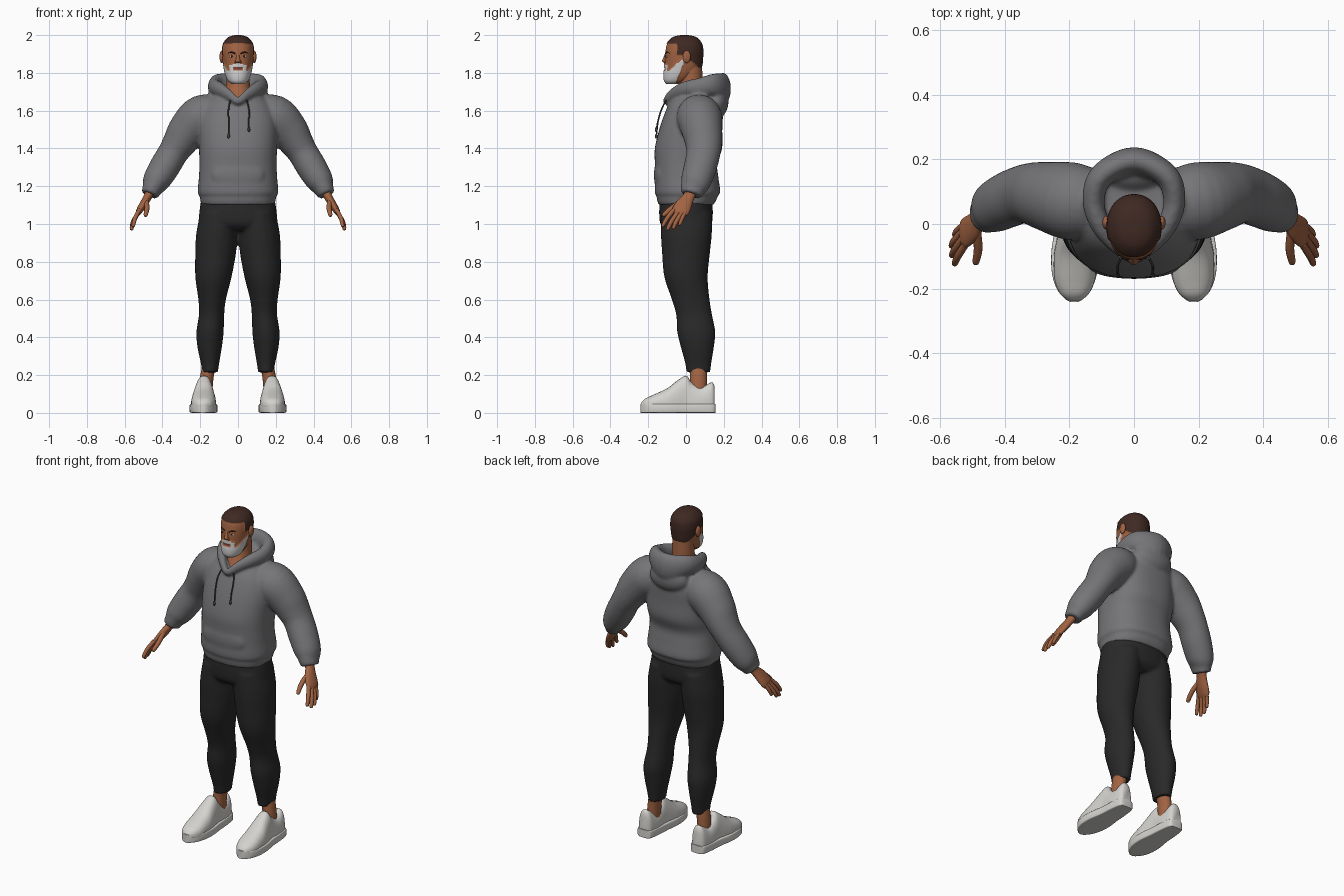
import bpy, bmesh, math
from mathutils import Vector, Matrix

if "Cube" in bpy.data.objects:
    bpy.data.objects.remove(bpy.data.objects["Cube"])


def material(name, r, g, b):
    m = bpy.data.materials.new(name)
    m.use_nodes = True
    m.diffuse_color = (r, g, b, 1)
    bsdf = m.node_tree.nodes["Principled BSDF"]
    bsdf.inputs["Base Color"].default_value = (r, g, b, 1)
    bsdf.inputs["Roughness"].default_value = 0.8
    return m


skin = material("warm brown skin", .36, .125, .055)
hair = material("dark brown hair", .05, .022, .016)
beard = material("light grey beard", .62, .62, .62)
lips = material("muted red lips", .25, .065, .045)
eye_white = material("eye white", .75, .72, .68)
eye_dark = material("dark iris", .02, .012, .01)
fabric = material("grey fleece", .18, .18, .19)
cord = material("dark grey cord", .06, .06, .065)
trouser = material("black trouser cloth", .022, .022, .022)
shoe_white = material("off-white leather", .66, .65, .62)

X, Y, Z = Vector((1, 0, 0)), Vector((0, 1, 0)), Vector((0, 0, 1))


def flip(keys):
    return [(-k[0],) + tuple(k[1:]) for k in keys]


def spline(keys, steps, closed):
    """Smooth interpolation through rows of numbers."""
    n, out = len(keys), []
    pick = (lambda i: keys[i % n]) if closed else (lambda i: keys[max(0, min(n - 1, i))])
    for i in range(n if closed else n - 1):
        a, b, c, d = (Vector(pick(i + j)) for j in (-1, 0, 1, 2))
        for s in range(steps):
            t = s / steps
            out.append(b + (c - a) * t / 2 + (2 * a - 5 * b + 4 * c - d) * t * t / 2
                       + (3 * b - a - 3 * c + d) * t ** 3 / 2)
    if not closed:
        out.append(Vector(keys[-1]))
    return out


def sweep(bm, keys, up=Y, axis=None, steps=5, sides=32, power=2, closed=False, floor=-1):
    """Skin oval rings given as rows of x, y, z, width radius, depth radius."""
    rows, rings = spline(keys, steps, closed), []
    n = len(rows)
    for i, row in enumerate(rows):
        after = rows[(i + 1) % n] if closed else rows[min(i + 1, n - 1)]
        before = rows[i - 1] if closed else rows[max(i - 1, 0)]
        t = axis or (Vector(after[:3]) - Vector(before[:3])).normalized()
        u = up.cross(t).normalized()
        v = t.cross(u)
        ring = []
        for k in range(sides):
            a = math.tau * k / sides
            c, s = math.cos(a), math.sin(a)
            p = Vector(row[:3])
            p += u * row[3] * math.copysign(abs(c) ** (2 / power), c)
            p += v * row[4] * math.copysign(abs(s) ** (2 / power), s)
            p.z = max(p.z, floor)
            ring.append(bm.verts.new(p))
        rings.append(ring)
    for i in range(n if closed else n - 1):
        a, b = rings[i], rings[(i + 1) % n]
        for k in range(sides):
            j = (k + 1) % sides
            bm.faces.new((a[k], a[j], b[j], b[k]))
    if not closed:
        bm.faces.new(rings[0])
        bm.faces.new(rings[-1])


def ellipsoid(bm, centre, size):
    bmesh.ops.create_uvsphere(bm, u_segments=24, v_segments=16, radius=1,
                              matrix=Matrix.LocRotScale(Vector(centre), None, Vector(size)))


def finish(name, bm, *mats, blend=0):
    bmesh.ops.recalc_face_normals(bm, faces=bm.faces[:])
    for f in bm.faces:
        f.smooth = True
    me = bpy.data.meshes.new(name)
    bm.to_mesh(me)
    bm.free()
    for m in mats:
        me.materials.append(m)
    ob = bpy.data.objects.new(name, me)
    bpy.context.scene.collection.objects.link(ob)
    if blend:  # fuse overlapping volumes into one soft cloth surface
        r = ob.modifiers.new("fuse", "REMESH")
        r.mode, r.voxel_size, r.use_smooth_shade = "VOXEL", .009, True
        s = ob.modifiers.new("soften", "SMOOTH")
        s.factor, s.iterations = .5, blend
    else:
        me.set_sharp_from_angle(angle=math.radians(50))
    return ob


# Hooded top: body, pouch, sleeves and lowered hood fused together
bm = bmesh.new()
body = [(1.10, 0, .193, .145), (1.13, .004, .2, .158), (1.145, .005, .202, .16), (1.17, .008, .213, .173),
        (1.25, .003, .207, .168), (1.32, 0, .204, .165), (1.40, .013, .207, .178),
        (1.50, .025, .21, .167), (1.58, .04, .2, .155), (1.64, .05, .17, .138), (1.69, .055, .12, .105)]
sweep(bm, [(0, y, z, a, b) for z, y, a, b in body], axis=Z, sides=48, power=2.4)
ellipsoid(bm, (0, -.133, 1.26), (.14, .037, .09))
sleeve = [(.10, .06, 1.57, .105, .1), (.19, .07, 1.565, .118, .12), (.265, .085, 1.495, .106, .108),
          (.31, .093, 1.43, .09, .098), (.345, .092, 1.375, .08, .09), (.39, .075, 1.30, .08, .087),
          (.435, .052, 1.225, .071, .08), (.455, .036, 1.185, .053, .066), (.468, .027, 1.155, .046, .055)]
sweep(bm, sleeve)
sweep(bm, flip(sleeve))
rim = [(.05, -.075, 1.685, .02, .028), (.10, -.01, 1.715, .03, .038), (.125, .07, 1.725, .034, .048),
       (.1, .15, 1.735, .038, .062)]
hood = [(0, -.105, 1.652, .017, .02)] + rim + [(0, .195, 1.715, .043, .086)] + flip(rim)[::-1]
sweep(bm, hood, up=Z, closed=True)
ellipsoid(bm, (0, .16, 1.645), (.125, .065, .085))
finish("hooded_top", bm, fabric, blend=4)

# Drawstrings with knotted ends
bm = bmesh.new()
for x, end in ((-.05, 1.465), (.058, 1.5)):
    path = [(x * .8, -.106, 1.655), (x, -.128, 1.61), (x, -.147, 1.55), (x, -.157, end)]
    sweep(bm, [p + (.004, .004) for p in path], sides=8)
    ellipsoid(bm, (x, -.158, end), (.007, .007, .013))
finish("drawstrings", bm, cord)

# Trousers
bm = bmesh.new()
sweep(bm, [(0, 0, 1.14, .193, .138), (0, 0, 1.06, .205, .142), (0, 0, 1.0, .205, .135),
           (0, 0, .965, .17, .1)], axis=Z, sides=48, power=2.3)
leg = [(.1, .002, 1.06, .1, .135), (.112, .002, .95, .109, .135), (.118, 0, .85, .108, .127),
       (.13, 0, .72, .096, .115), (.137, .025, .6, .073, .1), (.14, .043, .52, .067, .095),
       (.148, .054, .43, .072, .101), (.15, .06, .35, .065, .088), (.148, .065, .26, .048, .069),
       (.148, .065, .215, .042, .064)]
for side in (leg, flip(leg)):
    sweep(bm, side, axis=-Z)
finish("trousers", bm, trouser, blend=4)

# Ankles
bm = bmesh.new()
ankle = [(.15, .065, .26, .036, .045), (.165, .065, .19, .036, .045), (.173, .065, .09, .036, .045)]
for side in (ankle, flip(ankle)):
    sweep(bm, side, axis=-Z)
finish("ankles", bm, skin)

# Shoes: rounded uppers on flat soles, heel to toe
upper = [(.18, .152, .028, .1), (.18, .135, .042, .122), (.18, .08, .05, .096), (.18, .03, .05, .122),
         (.18, 0, .05, .157), (.181, -.05, .059, .128), (.182, -.1, .066, .09), (.183, -.17, .063, .057),
         (.184, -.215, .045, .036), (.185, -.236, .02, .015)]
sole = [(.18, .157, .024), (.18, .145, .045), (.18, .08, .056), (.18, 0, .062), (.182, -.08, .073),
        (.184, -.15, .07), (.185, -.2, .054), (.185, -.23, .03), (.185, -.241, .012)]
for name, mirror in (("left", 1), ("right", -1)):
    bm = bmesh.new()
    sweep(bm, [(x * mirror, y, .04, a, b) for x, y, a, b in upper], up=Z, axis=-Y, power=2.5, floor=.03)
    finish(name + "_shoe_upper", bm, shoe_white)
    bm = bmesh.new()
    sweep(bm, [(x * mirror, y, .024, a, .024) for x, y, a in sole], up=Z, axis=-Y, power=9)
    finish(name + "_shoe_sole", bm, shoe_white)

# Hands: palm, four fingers and a thumb
palm = [(.46, .03, 1.18, .027, .034), (.477, .015, 1.145, .022, .031), (.5, -.01, 1.105, .021, .043),
        (.522, -.028, 1.07, .017, .046), (.532, -.034, 1.05, .01, .038)]
fingers = [((.522, -.064, 1.075), (.545, -.1, 1.03), (.556, -.126, .985), .0115),
           ((.526, -.042, 1.065), (.552, -.076, 1.015), (.565, -.1, .968), .012),
           ((.526, -.02, 1.065), (.554, -.05, 1.015), (.566, -.07, .973), .0115),
           ((.522, .001, 1.075), (.546, -.02, 1.03), (.556, -.036, .992), .0105),
           ((.487, -.02, 1.125), (.482, -.075, 1.085), (.49, -.124, 1.042), .0135)]
for name, side in (("left", list), ("right", flip)):
    bm = bmesh.new()
    sweep(bm, side(palm), sides=20)
    for base, mid, tip, r in fingers:
        end = Vector(tip)
        near = Vector(mid).lerp(end, .85)
        keys = [base + (r, r), mid + (r, r), tuple(near) + (r * .8, r * .8), tip + (r * .25, r * .25)]
        sweep(bm, side(keys), sides=12, up=X)
    finish(name + "_hand", bm, skin)

# Neck
bm = bmesh.new()
sweep(bm, [(0, 0, 1.64, .075, .085), (0, .015, 1.69, .068, .074), (0, .026, 1.75, .062, .062),
           (0, .025, 1.84, .062, .06)], axis=Z)
finish("neck", bm, skin)


# Head: hair, beard and lips chosen by position on the skull
def head_part(p):
    x, y, z = abs(p.x), p.y, p.z
    hairline = 1.955 if y < -.045 else 1.9 if y < 0 else 1.885 - .8 * y
    if z > hairline:
        return 1
    if y < -.08 and x < .023 and 1.815 < z < 1.829:
        return 3
    if y < -.07 and z < 1.852 - x * .3 and x < .043 and (z > 1.832 or x > .026):
        return 2
    jaw = 1.812 + max(0, y + .085) * .95
    return 2 if z < jaw and y < -(1.885 - z) * .4 else 0


skull = [(1.745, -.06, .032, .042), (1.76, -.05, .05, .063), (1.79, -.032, .064, .084),
         (1.83, -.016, .073, .096), (1.88, -.012, .079, .099), (1.92, -.01, .081, .098),
         (1.955, -.009, .075, .09), (1.983, -.008, .053, .065), (1.994, -.008, .026, .034),
         (1.996, -.008, .004, .005)]
bm = bmesh.new()
sweep(bm, [(0, y, z, a, b) for z, y, a, b in skull], axis=Z, steps=9, sides=112, power=2.15)
bm.normal_update()
for f in bm.faces:
    f.material_index = head_part(f.calc_center_median())
bmesh.ops.recalc_face_normals(bm, faces=bm.faces[:])
for v in bm.verts:
    if any(f.material_index in (1, 2) for f in v.link_faces):
        v.co += v.normal * .004
finish("head", bm, skin, hair, beard, lips)

# Nose and ears
bm = bmesh.new()
sweep(bm, [(0, -.1, 1.91, .008, .008), (0, -.108, 1.885, .009, .01), (0, -.114, 1.863, .013, .013),
           (0, -.108, 1.853, .012, .008)], axis=-Z, sides=20)
for s in (-1, 1):
    ellipsoid(bm, (s * .012, -.108, 1.858), (.008, .009, .007))
finish("nose", bm, skin)
bm = bmesh.new()
for s in (-1, 1):
    ellipsoid(bm, (s * .086, .004, 1.885), (.012, .021, .033))
finish("ears", bm, skin)

# Eyes and brows
bm = bmesh.new()
for s in (-1, 1):
    ellipsoid(bm, (s * .033, -.1, 1.888), (.013, .006, .006))
finish("eyes", bm, eye_white)
bm = bmesh.new()
for s in (-1, 1):
    ellipsoid(bm, (s * .033, -.104, 1.888), (.0055, .004, .0055))
finish("irises", bm, eye_dark)
bm = bmesh.new()
brow = [(.014, -.108, 1.902, .004, .003), (.034, -.102, 1.909, .004, .004), (.054, -.084, 1.904, .003, .002)]
for side in (brow, flip(brow)):
    sweep(bm, side, sides=10, up=Z)
finish("brows", bm, hair)
